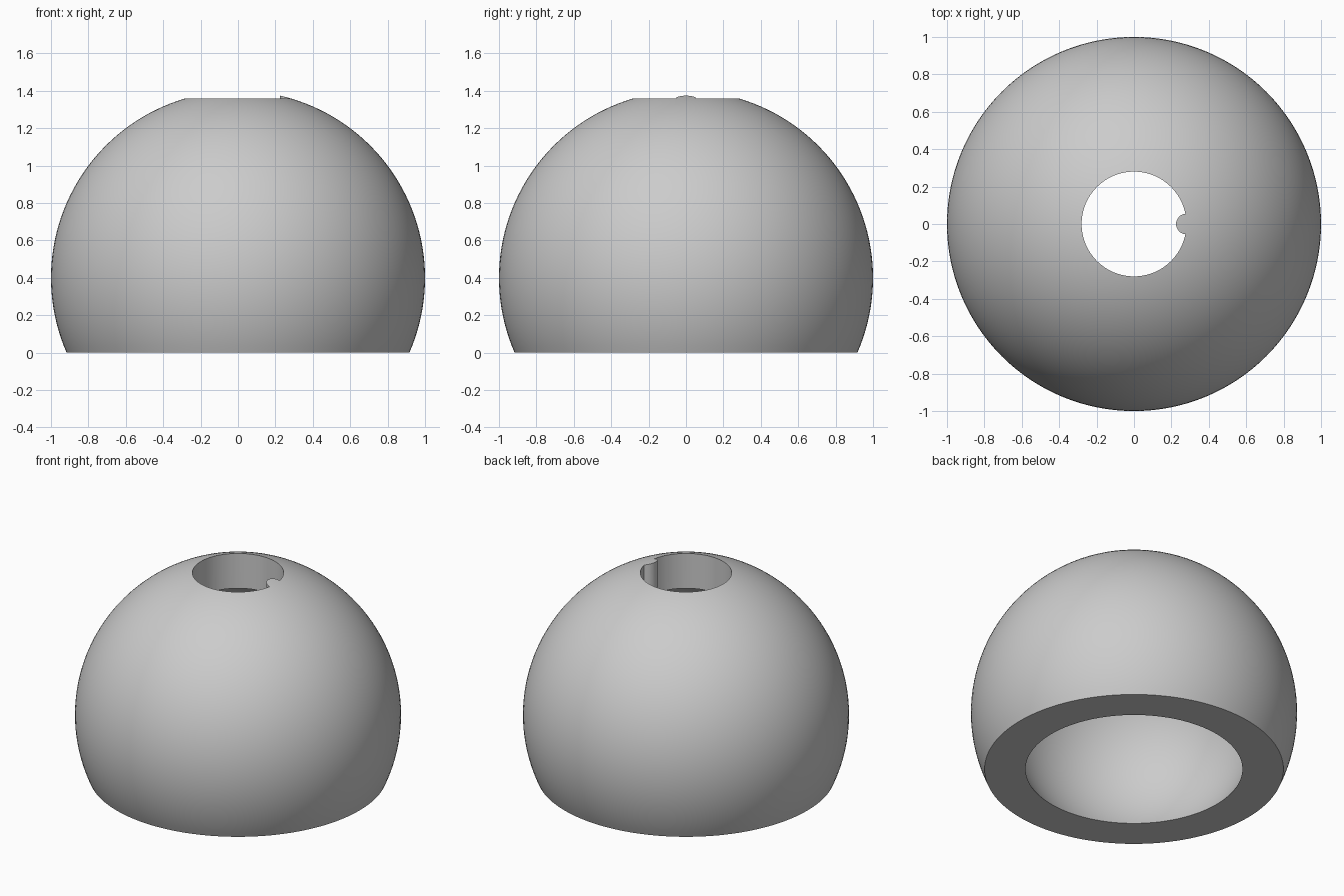
import bpy, bmesh
from math import sin, cos, asin, sqrt, pi, radians
from mathutils import Vector

cube = bpy.data.objects.get("Cube")
if cube:
    bpy.data.objects.remove(cube, do_unlink=True)

CENTRE_Z = 0.4      # height of the ball centre above the cut base
OUTER, INNER = 1.0, 0.776
HOLE, KEY = 0.28, 0.055
SEGMENTS = 128


def make_object(name, bm):
    bmesh.ops.recalc_face_normals(bm, faces=bm.faces)
    mesh = bpy.data.meshes.new(name)
    bm.to_mesh(mesh)
    bm.free()
    obj = bpy.data.objects.new(name, mesh)
    bpy.context.collection.objects.link(obj)
    return obj


def arc(radius, start, end, steps, centre=(0, 0)):
    """Points on a circle, from angle start to angle end."""
    angles = [start + (end - start) * i / steps for i in range(steps + 1)]
    return [(centre[0] + radius * cos(a), centre[1] + radius * sin(a)) for a in angles]


# Thick dome: outer arc down to the base, inner arc back up, spun round z
centre = (0, CENTRE_Z)
profile = arc(OUTER, pi / 2, -asin(CENTRE_Z / OUTER), 48, centre)
profile += arc(INNER, -asin(CENTRE_Z / INNER), pi / 2, 48, centre)
bm = bmesh.new()
verts = [bm.verts.new((x, 0, z)) for x, z in profile]
edges = [bm.edges.new(pair) for pair in zip(verts, verts[1:])]
bmesh.ops.spin(bm, geom=verts + edges, cent=(0, 0, 0), axis=(0, 0, 1),
               angle=2 * pi, steps=SEGMENTS, use_duplicate=False)
bmesh.ops.remove_doubles(bm, verts=bm.verts, dist=0.0001)
dome = make_object("dome_shell", bm)

# Hole cutter: a round prism with a half-round key left standing on the +x side
half = 2 * asin(KEY / (2 * HOLE))
outline = arc(HOLE, half, 2 * pi - half, 90)
outline += arc(KEY, 1.5 * pi - half / 2, pi / 2 + half / 2, 16, (HOLE, 0))[1:-1]
bm = bmesh.new()
base = bm.faces.new([bm.verts.new((x, y, 0.9)) for x, y in outline])
top = bmesh.ops.extrude_face_region(bm, geom=[base])
bmesh.ops.translate(bm, vec=Vector((0, 0, 0.8)),
                    verts=[v for v in top["geom"] if isinstance(v, bmesh.types.BMVert)])
cutter = make_object("keyed_hole_cutter", bm)
cutter.hide_render = True

# Cut the keyed hole through the crown
cut = dome.modifiers.new("keyed_hole", "BOOLEAN")
cut.operation = "DIFFERENCE"
cut.solver = "EXACT"
cut.object = cutter
bpy.ops.object.select_all(action="DESELECT")
dome.select_set(True)
bpy.context.view_layer.objects.active = dome
bpy.ops.object.modifier_apply(modifier=cut.name)
bpy.data.objects.remove(cutter, do_unlink=True)

# Plain grey finish
grey = bpy.data.materials.new("plain_grey")
grey.use_nodes = True
colour = (0.6, 0.6, 0.6, 1)
grey.diffuse_color = colour
grey.node_tree.nodes["Principled BSDF"].inputs["Base Color"].default_value = colour
dome.data.materials.clear()
dome.data.materials.append(grey)
bpy.ops.object.shade_smooth_by_angle(angle=radians(30))
